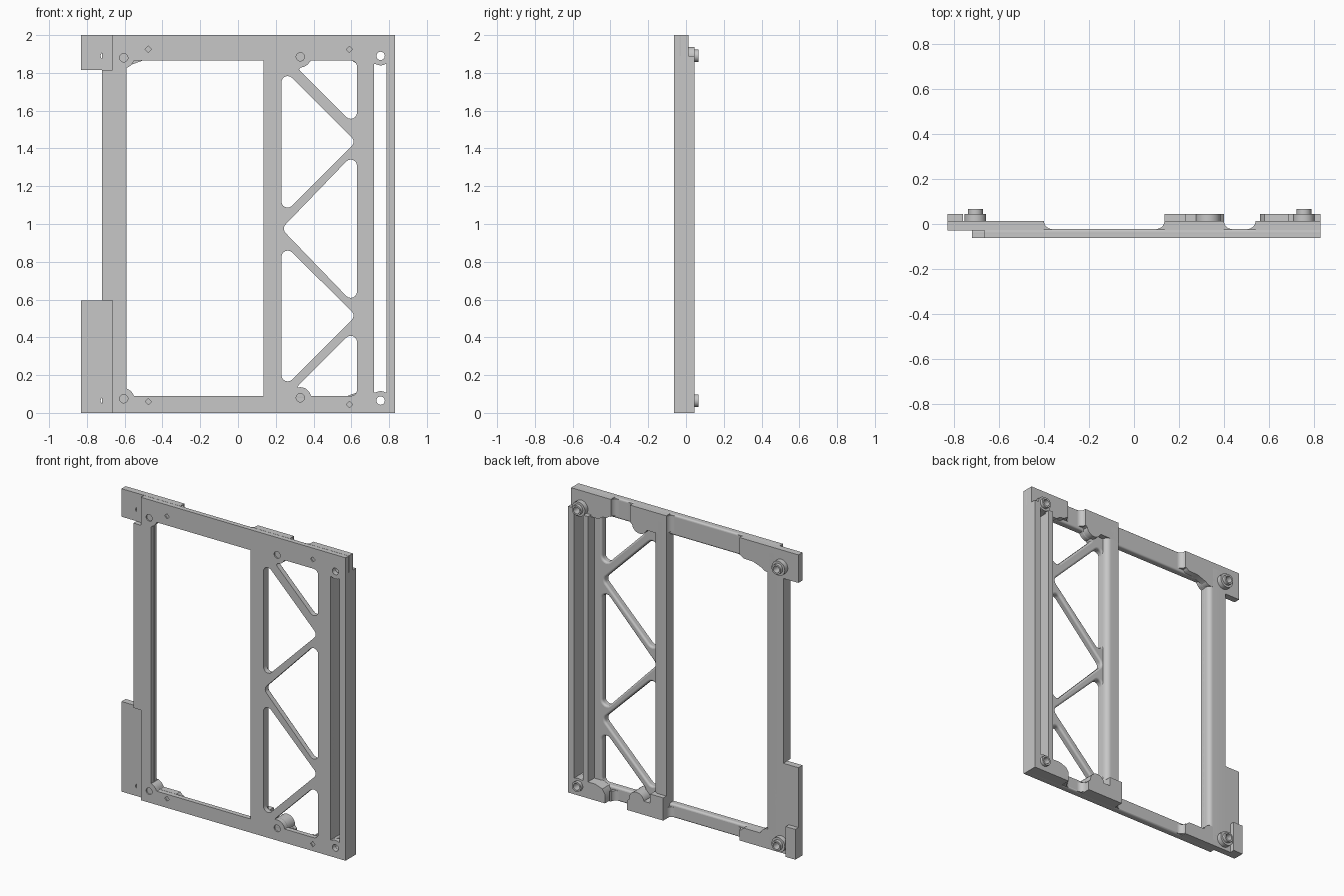
import bpy, math
from mathutils import Vector

cube = bpy.data.objects.get("Cube")
if cube:
    bpy.data.objects.remove(cube, do_unlink=True)

SHADE = (0.57, 0.57, 0.57, 1)
grey = bpy.data.materials.new("plain grey")
grey.use_nodes = True
grey.diffuse_color = SHADE
grey.node_tree.nodes["Principled BSDF"].inputs["Base Color"].default_value = SHADE

# Depths of the main planes along y
FRONT, RAIL, PAD, HIGH, TIP = -0.063, -0.022, 0.013, 0.045, 0.066


def rounded(pts, r, steps=6):
    """Polygon with every corner filleted by radius r."""
    out = []
    for i, p in enumerate(pts):
        p = Vector(p)
        a = (Vector(pts[i - 1]) - p).normalized()
        b = (Vector(pts[(i + 1) % len(pts)]) - p).normalized()
        half = a.angle(b) / 2
        centre = p + (a + b).normalized() * r / math.sin(half)
        start, end = p + a * r / math.tan(half) - centre, p + b * r / math.tan(half) - centre
        sweep = start.angle_signed(end)
        for k in range(steps + 1):
            t = -sweep * k / steps
            c, s = math.cos(t), math.sin(t)
            out.append((centre.x + start.x * c - start.y * s, centre.y + start.x * s + start.y * c))
    return out


def notch(pts, c, r):
    """Cut a disc out of the edge of a polygon."""
    c = Vector(c)
    ring = []
    for i, p in enumerate(pts):
        a, b = Vector(p), Vector(pts[(i + 1) % len(pts)])
        n = max(1, int((b - a).length / 0.008))
        ring += [a.lerp(b, k / n) for k in range(n)]
    outside = [(p - c).length > r for p in ring]
    start = next(i for i in range(len(ring)) if outside[i] and not outside[i - 1])
    ring, outside = ring[start:] + ring[:start], outside[start:] + outside[:start]
    keep = [p for p, o in zip(ring, outside) if o]
    d0, d1 = keep[-1] - c, keep[0] - c
    a0 = math.atan2(d0.y, d0.x)
    turn = math.remainder(math.atan2(d1.y, d1.x) - a0, math.tau)
    arc = [c + r * Vector((math.cos(a0 + turn * k / 10), math.sin(a0 + turn * k / 10))) for k in range(1, 10)]
    return [tuple(p) for p in keep + arc]


def rect(x0, x1, z0, z1):
    return [(x0, z0), (x1, z0), (x1, z1), (x0, z1)]


def circle(c, r, n=28):
    return [(c[0] + r * math.cos(math.tau * k / n), c[1] + r * math.sin(math.tau * k / n)) for k in range(n)]


def layer(name, outlines, lo, hi, bevel=0.0, upright=True):
    """Extrude outlines (later ones are holes) along y, or along z if not upright."""
    cu = bpy.data.curves.new(name, 'CURVE')
    cu.dimensions, cu.fill_mode = '2D', 'BOTH'
    cu.extrude = (hi - lo) / 2 - bevel
    cu.bevel_depth, cu.bevel_resolution, cu.offset = bevel, 3, -bevel
    for pts in outlines:
        sp = cu.splines.new('POLY')
        sp.points.add(len(pts) - 1)
        for q, p in zip(sp.points, pts):
            q.co = (p[0], p[1], 0, 1)
        sp.use_cyclic_u = True
    tmp = bpy.data.objects.new(name + "_curve", cu)
    bpy.context.collection.objects.link(tmp)
    bpy.context.view_layer.update()
    dg = bpy.context.evaluated_depsgraph_get()
    me = bpy.data.meshes.new_from_object(tmp.evaluated_get(dg))
    bpy.data.objects.remove(tmp, do_unlink=True)
    mid = (lo + hi) / 2
    for v in me.vertices:
        x, y, z = v.co
        v.co = (x, mid - z, y) if upright else (x, y, mid + z)
    me.materials.clear()
    me.materials.append(grey)
    ob = bpy.data.objects.new(name, me)
    bpy.context.collection.objects.link(ob)


def cove(name, x, side, z0, z1, top):
    """Concave fillet from a pad end down to the rail."""
    r = top - RAIL
    pts = [(x - side * 0.01, RAIL - 0.01), (x - side * 0.01, top), (x, top)]
    for k in range(1, 9):
        t = math.pi / 2 * k / 8
        pts.append((x + side * r * (1 - math.cos(t)), top - r * math.sin(t)))
    pts.append((x + side * r, RAIL - 0.01))
    layer(name, [pts], z0, z1, upright=False)


def stile(name, x0, x1, r, front, z0, z1):
    """Upright bar whose inner back edge (+x side) is rounded by r."""
    pts = [(x0, front), (x1, front)]
    for k in range(9):
        t = math.pi / 2 * k / 8
        pts.append((x1 - r + r * math.cos(t), PAD - r + r * math.sin(t)))
    layer(name, [pts + [(x0, PAD)]], z0, z1, upright=False)


# Hole positions
bolts = [(-0.705, 1.89), (0.755, 1.89), (-0.705, 0.065), (0.755, 0.065)]
ears = [(-0.605, 1.88), (0.33, 1.885), (-0.605, 0.075), (0.33, 0.08)]
pins = [(-0.475, 1.925), (0.59, 1.925), (-0.475, 0.06), (0.59, 0.045)]
bolt_holes = [circle(c, 0.022) for c in bolts]
left_holes = bolt_holes[1::2]
blind = [circle(c, 0.022) for c in ears] + [circle(c, 0.017, 4) for c in pins]

# Window outlines, notched by the round ears
outline = [(-0.665, 0), (0.83, 0), (0.83, 2), (-0.665, 2), (-0.665, 1.815),
           (-0.72, 1.815), (-0.72, 0.595), (-0.665, 0.595)]
main = notch(notch(rect(-0.59, 0.135, 0.09, 1.865), ears[0], 0.055), ears[2], 0.055)
slot = notch(notch(rect(0.72, 0.785, 0.108, 1.847), bolts[1], 0.05), bolts[3], 0.05)
triangles = [
    [(0.23, 1.83), (0.23, 1.04), (0.625, 1.435)],
    [(0.275, 1.865), (0.63, 1.51), (0.63, 1.865)],
    [(0.63, 1.39), (0.23, 0.975), (0.63, 0.56)],
    [(0.23, 0.905), (0.23, 0.12), (0.625, 0.515)],
    [(0.265, 0.09), (0.63, 0.09), (0.63, 0.455)]]
truss = [rounded(t, 0.033) for t in triangles]
truss[1] = notch(truss[1], ears[1], 0.056)
truss[4] = notch(truss[4], ears[3], 0.056)
windows = [main, slot] + truss

# Frame: sharp front sheet and a round-edged back sheet
layer("frame_front", [outline] + windows + blind + left_holes, FRONT, -0.042)
layer("frame_back", [outline] + windows + left_holes, -0.055, RAIL, 0.012)

# Stiles and ribs behind the frame
stile("right_stile", -0.72, -0.59, 0.03, -0.03, 0.04, 1.96)
stile("centre_stile", 0.135, 0.23, 0.035, -0.045, 0.04, 1.95)
layer("left_stile_wall", [rect(0.685, 0.72, 0.05, 1.86)], -0.045, HIGH)
layer("left_outer_rib", [rect(0.785, 0.83, 0, 1.89)], -0.045, HIGH)

# Side tabs set back from the front
layer("upper_tab", [rect(-0.83, -0.64, 1.815, 2), bolt_holes[0]], -0.03, PAD)
layer("lower_tab", [rect(-0.83, -0.64, 0, 0.595), bolt_holes[2]], -0.03, PAD)
layer("lower_tab_block", [rect(-0.83, -0.76, 0, 0.2)], -0.02, HIGH)

# Corner and centre pads on the rails
layer("upper_right_pad", [[(-0.65, 2), (-0.65, 1.83), (-0.59, 1.83), (-0.56, 1.845), (-0.5, 1.867),
                           (-0.43, 1.87), (-0.41, 1.885), (-0.4, 1.91), (-0.4, 2)]], -0.03, PAD)
layer("upper_centre_pad", [[(0.135, 2), (0.135, 1.865), (0.37, 1.867), (0.39, 1.88),
                            (0.4, 1.91), (0.4, 2)]], -0.03, PAD)
layer("upper_left_pad", [[(0.83, 2), (0.83, 1.847), (0.63, 1.847), (0.6, 1.867), (0.57, 1.87),
                          (0.55, 1.885), (0.54, 1.91), (0.54, 2)], bolt_holes[1]], -0.03, PAD)
layer("lower_right_pad", [[(-0.65, 0), (-0.4, 0), (-0.4, 0.06), (-0.43, 0.09),
                           (-0.55, 0.09), (-0.59, 0.13), (-0.65, 0.13)]], -0.03, PAD)
layer("lower_centre_pad", [[(0.135, 0), (0.4, 0), (0.4, 0.06), (0.37, 0.09),
                            (0.23, 0.09), (0.23, 0.15), (0.135, 0.15)]], -0.03, HIGH)
layer("lower_left_pad", [[(0.56, 0), (0.83, 0), (0.83, 0.108), (0.63, 0.108),
                          (0.58, 0.09), (0.56, 0.06)], bolt_holes[3]], -0.03, HIGH)
for x, side in ((-0.4, 1), (0.135, -1), (0.4, 1), (0.54, -1)):
    cove("upper_pad_cove", x, side, 1.885, 1.995, PAD)
    cove("lower_pad_cove", x, side, 0.005, 0.07, PAD)

# Round ears behind the blind holes
for c in ears:
    layer("ear", [circle(c, 0.055)], -0.045, HIGH if c == ears[3] else PAD)

# Bolt bosses: wide flange and narrow collar
for c, hole in zip(bolts, bolt_holes):
    layer("boss_flange", [circle(c, 0.048), hole], -0.02, HIGH)
    layer("boss_collar", [circle(c, 0.033), hole], 0.03, TIP)

# Smooth curved faces, keep edges sharp
bpy.ops.object.select_all(action='DESELECT')
for ob in bpy.context.scene.objects:
    if ob.type == 'MESH' and ob.data.materials and ob.data.materials[0] == grey:
        ob.select_set(True)
        bpy.context.view_layer.objects.active = ob
bpy.ops.object.shade_smooth_by_angle(angle=math.radians(35))
